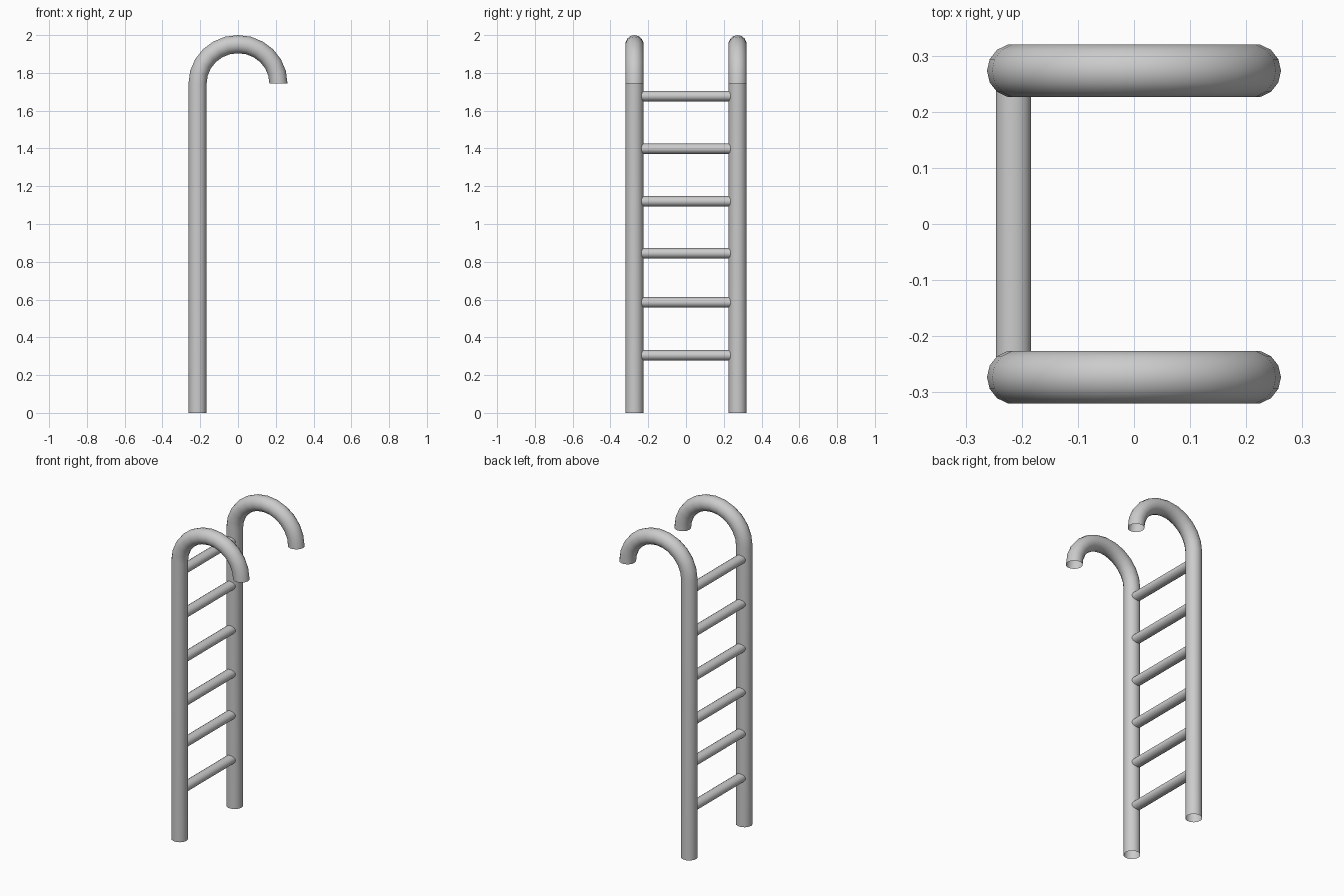
import bpy, bmesh, math
from mathutils import Vector

if "Cube" in bpy.data.objects:
    bpy.data.objects.remove(bpy.data.objects["Cube"])

SIDES, ARC_STEPS = 14, 12
TUBE_R, ARC_R, ARC_RISE, ARC_Z, RAIL_Y = 0.048, 0.214, 0.207, 1.745, 0.273


def tube(name, path, tangents, side, r_side, r_other, sides, capped=False):
    """Sweep an elliptical ring along a planar path."""
    bm = bmesh.new()
    rings = []
    for p, t in zip(path, tangents):
        other = t.cross(side).normalized()
        rings.append([bm.verts.new(p + other * (r_other * math.cos(a)) + side * (r_side * math.sin(a)))
                      for a in (2 * math.pi * i / sides for i in range(sides))])
    for a, b in zip(rings, rings[1:]):
        for i in range(sides):
            j = (i + 1) % sides
            bm.faces.new((a[i], a[j], b[j], b[i]))
    if capped:
        bm.faces.new(rings[0])
        bm.faces.new(rings[-1])
    bmesh.ops.recalc_face_normals(bm, faces=bm.faces)
    # an open tube must face away from its axis
    f = next(iter(bm.faces))
    if not capped and f.normal.dot(f.calc_center_median() - (path[0] + path[1]) / 2) < 0:
        bmesh.ops.reverse_faces(bm, faces=bm.faces)
    mesh = bpy.data.meshes.new(name)
    bm.to_mesh(mesh)
    bm.free()
    ob = bpy.data.objects.new(name, mesh)
    bpy.context.collection.objects.link(ob)
    bpy.ops.object.select_all(action='DESELECT')
    ob.select_set(True)
    bpy.context.view_layer.objects.active = ob
    bpy.ops.object.shade_smooth_by_angle(angle=math.radians(40))
    return ob


# Side rails: straight post running into a hooked handle, ends open
for label, y in (("front", -RAIL_Y), ("back", RAIL_Y)):
    path, tangents = [Vector((-ARC_R, y, 0))], [Vector((0, 0, 1))]
    for k in range(ARC_STEPS + 1):
        a = math.pi * (1 - k / ARC_STEPS)
        path.append(Vector((ARC_R * math.cos(a), y, ARC_Z + ARC_RISE * math.sin(a))))
        tangents.append(Vector((math.sin(a), 0, -math.cos(a))))
    tube(label + "_rail", path, tangents, Vector((0, 1, 0)), TUBE_R, TUBE_R, SIDES)

# Rungs: slightly flattened bars ending inside the rails
for n, z in enumerate((0.305, 0.585, 0.845, 1.12, 1.398, 1.677)):
    ends = [Vector((-0.215, -0.26, z)), Vector((-0.215, 0.26, z))]
    tube(f"rung_{n + 1}", ends, [Vector((0, 1, 0))] * 2, Vector((1, 0, 0)), 0.032, 0.028, 14, capped=True)
